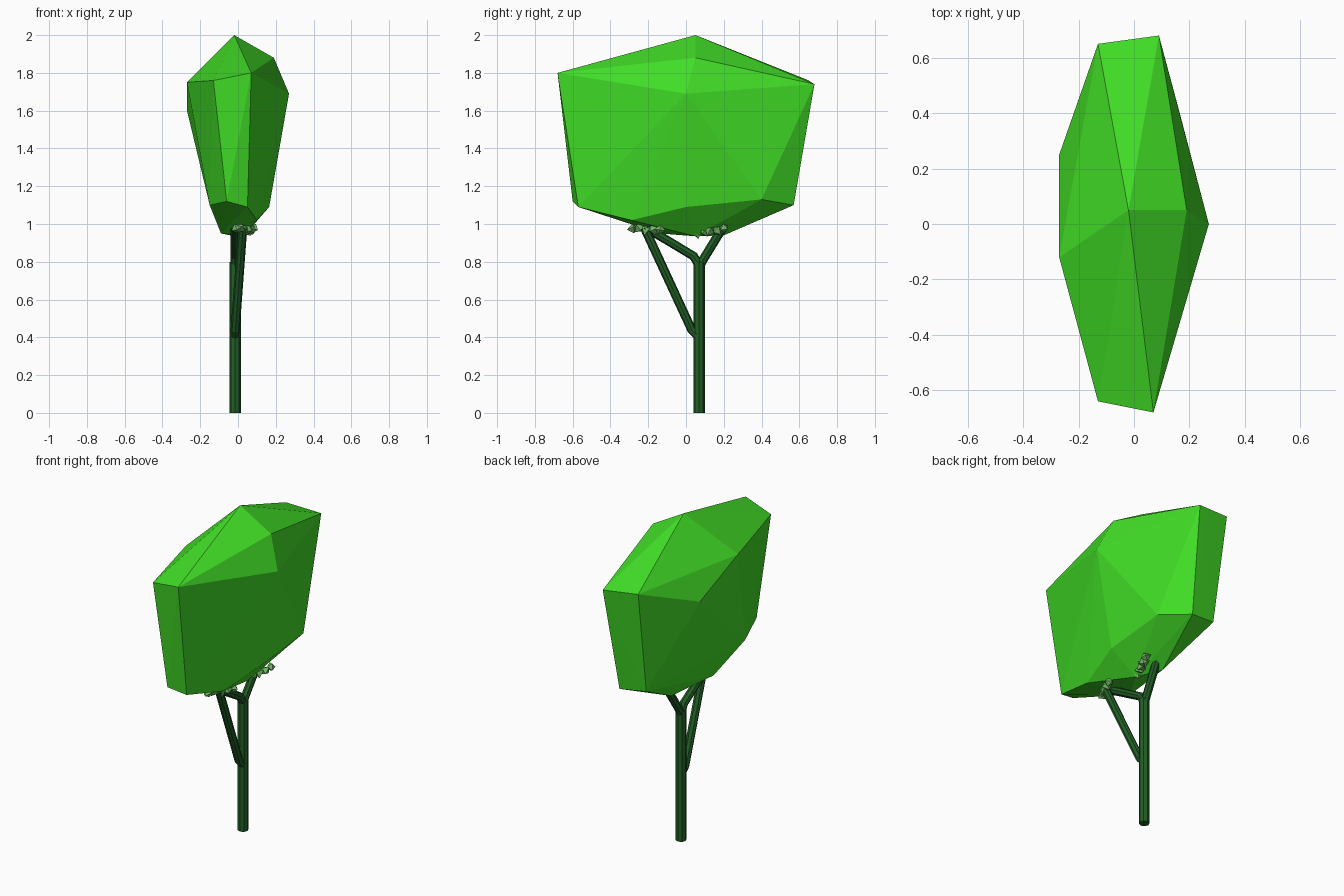
import bpy
import bmesh
import random
from mathutils import Vector, Euler

random.seed(4)
if "Cube" in bpy.data.objects:
    bpy.data.objects.remove(bpy.data.objects["Cube"], do_unlink=True)


def material(name, rgb):
    m = bpy.data.materials.new(name)
    m.use_nodes = True
    m.diffuse_color = (*rgb, 1)
    m.node_tree.nodes["Principled BSDF"].inputs["Base Color"].default_value = (*rgb, 1)
    return m


leaf = material("leaf green", (0.054, 0.73, 0.02))
bark = material("dark green bark", (0.016, 0.115, 0.019))
bud = material("pale green", (0.16, 0.50, 0.13))


def finish(name, bm, mat):
    mesh = bpy.data.meshes.new(name)
    bm.to_mesh(mesh)
    bm.free()
    mesh.materials.append(mat)
    ob = bpy.data.objects.new(name, mesh)
    bpy.context.collection.objects.link(ob)
    return ob


def hull(name, points, mat):
    """Faceted solid wrapped round a handful of corners."""
    bm = bmesh.new()
    for p in points:
        bm.verts.new(p)
    res = bmesh.ops.convex_hull(bm, input=bm.verts)
    loose = {g for g in res["geom_interior"] + res["geom_unused"]
             if isinstance(g, bmesh.types.BMVert)}
    bmesh.ops.delete(bm, geom=list(loose), context='VERTS')
    bmesh.ops.recalc_face_normals(bm, faces=bm.faces)
    return finish(name, bm, mat)


def limb(name, path, radius):
    """Eight-sided tube along a path."""
    curve = bpy.data.curves.new(name, 'CURVE')
    curve.dimensions = '3D'
    curve.bevel_depth = radius
    curve.bevel_resolution = 2
    curve.use_fill_caps = True
    spline = curve.splines.new('POLY')
    spline.points.add(len(path) - 1)
    for point, co in zip(spline.points, path):
        point.co = (*co, 1)
    spline.use_smooth = False
    curve.materials.append(bark)
    ob = bpy.data.objects.new(name, curve)
    bpy.context.collection.objects.link(ob)
    bpy.ops.object.select_all(action='DESELECT')
    ob.select_set(True)
    bpy.context.view_layer.objects.active = ob
    bpy.ops.object.convert(target='MESH')


# Crown: peak, shoulder ring, lower ring and underside
peak = [(-0.02, 0.05, 2.0), (0.19, 0.05, 1.88)]
shoulder = [(0.27, 0, 1.69), (0.09, 0.68, 1.74), (-0.13, 0.65, 1.76),
            (-0.27, 0.25, 1.6), (-0.27, -0.12, 1.75),
            (-0.13, -0.64, 1.76), (0.07, -0.68, 1.8)]
lower = [(0.165, 0, 1.09), (0.165, 0.4, 1.13), (0.053, 0.57, 1.1),
         (-0.115, 0.55, 1.12), (-0.15, -0.36, 1.1),
         (-0.06, -0.6, 1.12), (0.05, -0.57, 1.09)]
underside = [(0.1, -0.29, 1.02), (-0.09, -0.14, 0.95), (-0.04, 0.2, 0.94),
             (0.03, 0.05, 0.935)]
hull("crown", peak + shoulder + lower + underside, leaf)

# Trunk and branches
TX, TY = -0.015, 0.07
limb("trunk", [(TX, TY, 0), (TX, TY, 0.8)], 0.03)
limb("back_branch", [(TX, TY, 0.77), (TX, TY + 0.02, 0.81), (0, 0.2, 0.99)], 0.024)
limb("front_branch", [(TX, TY, 0.78), (TX, 0.04, 0.83), (TX, -0.21, 0.98)], 0.024)
limb("low_branch", [(TX, TY, 0.40), (TX, 0.03, 0.44), (0.025, -0.22, 0.98)], 0.024)


# Small faceted tufts where the branches meet the crown
def tufts(name, start, end, count):
    a, b = Vector(start), Vector(end)
    for i in range(count):
        centre = a.lerp(b, i / (count - 1))
        centre.z += random.uniform(-0.012, 0.012)
        turn = Euler([random.uniform(0, 3) for _ in range(3)]).to_matrix()
        corners = [centre + turn @ (Vector(axis) * sign * random.uniform(0.024, 0.036))
                   for axis in ((1, 0, 0), (0, 1, 0), (0, 0, 1)) for sign in (1, -1)]
        hull(f"{name}_{i + 1}", corners, bud)


tufts("front_tuft", (-0.01, -0.28, 0.98), (0.07, -0.14, 0.97), 5)
tufts("back_tuft", (0.02, 0.06, 0.96), (0.085, 0.2, 0.98), 5)
